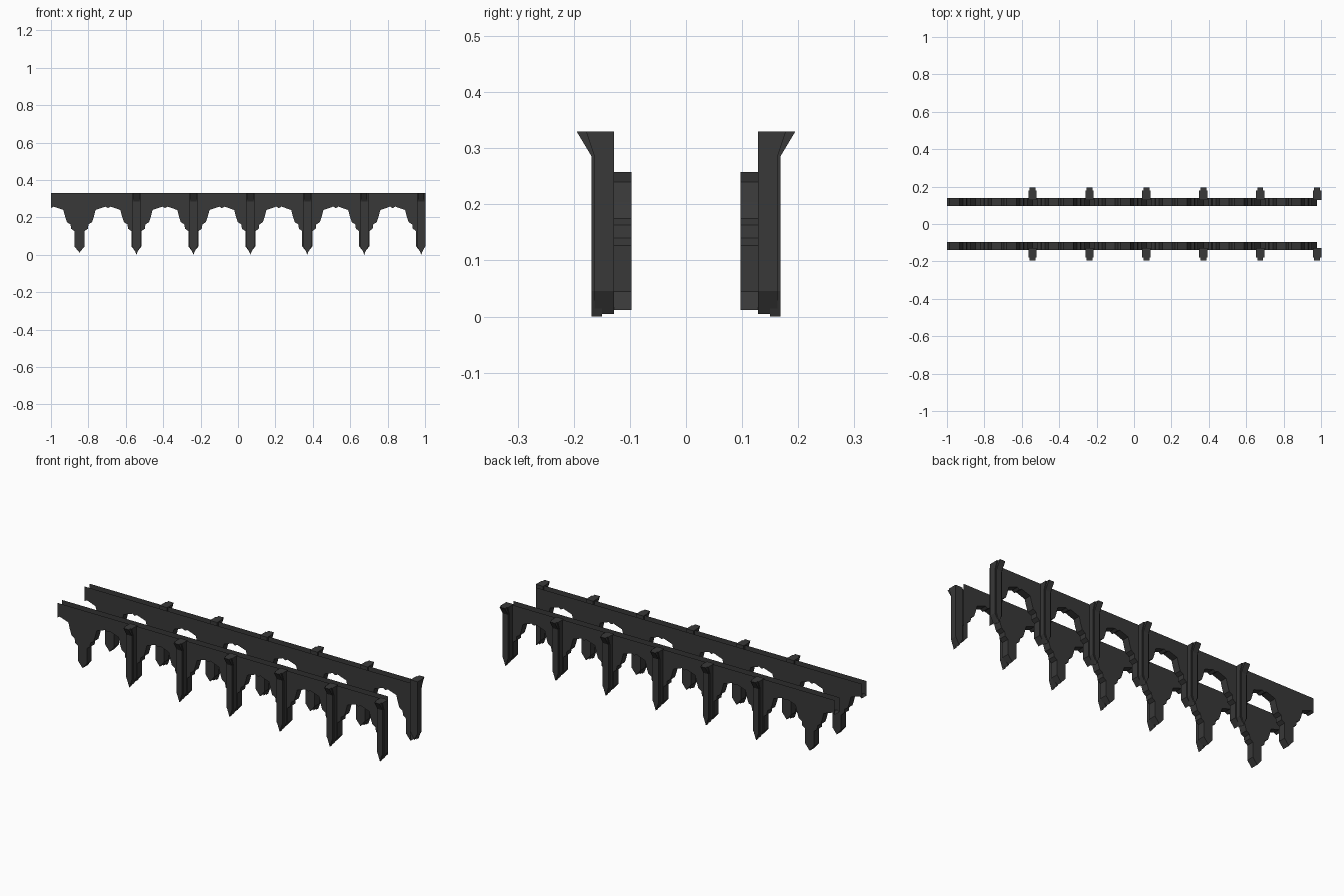
import bpy, bmesh

cube = bpy.data.objects.get("Cube")
if cube:
    bpy.data.objects.remove(cube, do_unlink=True)

mat = bpy.data.materials.new("dark_grey")
mat.use_nodes = True
GREY = (0.04, 0.04, 0.04, 1)
mat.diffuse_color = GREY
mat.node_tree.nodes["Principled BSDF"].inputs["Base Color"].default_value = GREY

TOP, STEP, FIRST = 0.33, 0.3045, -0.8475
INNER, OUTER = 0.097, 0.138
# Half of one scalloped pendant: distance from its centre, height
HALF = [(0, 0.012), (0.027, 0.045), (0.027, 0.127), (0.045, 0.14),
        (0.048, 0.163), (0.067, 0.175), (0.077, 0.205), (0.086, 0.24),
        (0.115, 0.25), (0.138, 0.258), (STEP / 2, 0.25)]


def finish(bm, name):
    bmesh.ops.recalc_face_normals(bm, faces=bm.faces)
    mesh = bpy.data.meshes.new(name)
    bm.to_mesh(mesh)
    bm.free()
    mesh.materials.append(mat)
    obj = bpy.data.objects.new(name, mesh)
    bpy.context.collection.objects.link(obj)


def arcade(name, side):
    """Hollow wall: two sheets joined along the scalloped lower edge."""
    line = []
    for i in range(7):
        cx = FIRST + i * STEP
        line += [(cx - d, z) for d, z in reversed(HALF[1:])]
        line += [(cx + d, z) for d, z in (HALF if i < 6 else HALF[:1])]
    bm = bmesh.new()
    for (x0, z0), (x1, z1) in zip(line, line[1:]):
        def quad(*pts):
            bm.faces.new([bm.verts.new((x, side * y, z)) for x, y, z in pts])
        if abs(x1 - x0) > 1e-5:
            for y in (INNER, OUTER):
                quad((x0, y, z0), (x1, y, z1), (x1, y, TOP), (x0, y, TOP))
        if abs(x1 - x0) + abs(z1 - z0) > 1e-5:
            quad((x0, INNER, z0), (x1, INNER, z1), (x1, OUTER, z1), (x0, OUTER, z0))
    bmesh.ops.remove_doubles(bm, verts=bm.verts, dist=1e-5)
    finish(bm, name)


def shaft(bm, cx, side, half, back, front, flare, tip):
    """Upright with a pointed foot and a forward-flaring head."""
    rings = []
    for y_side in (back, front):
        out = flare if y_side == front else back
        pts = [(0, y_side, tip), (half, y_side, 0.046), (half, y_side, 0.285),
               (half, out, TOP), (-half, out, TOP), (-half, y_side, 0.285),
               (-half, y_side, 0.046)]
        rings.append([bm.verts.new((cx + x, side * y, z)) for x, y, z in pts])
    a, b = rings
    for r in rings:
        for idx in ((0, 1, 6), (1, 2, 5, 6), (2, 3, 4, 5)):
            bm.faces.new([r[i] for i in idx])
    for i in range(7):
        j = (i + 1) % 7
        bm.faces.new((a[i], a[j], b[j], b[i]))


for label, side in (("front", -1), ("back", 1)):
    arcade(label + "_arcade", side)
    for n in range(1, 7):
        cx = FIRST + n * STEP
        bm = bmesh.new()
        shaft(bm, cx, side, 0.022, 0.128, 0.163, 0.178, 0.005)
        shaft(bm, cx, side, 0.016, 0.15, 0.168, 0.195, 0.0)
        finish(bm, f"{label}_post_{n}")
